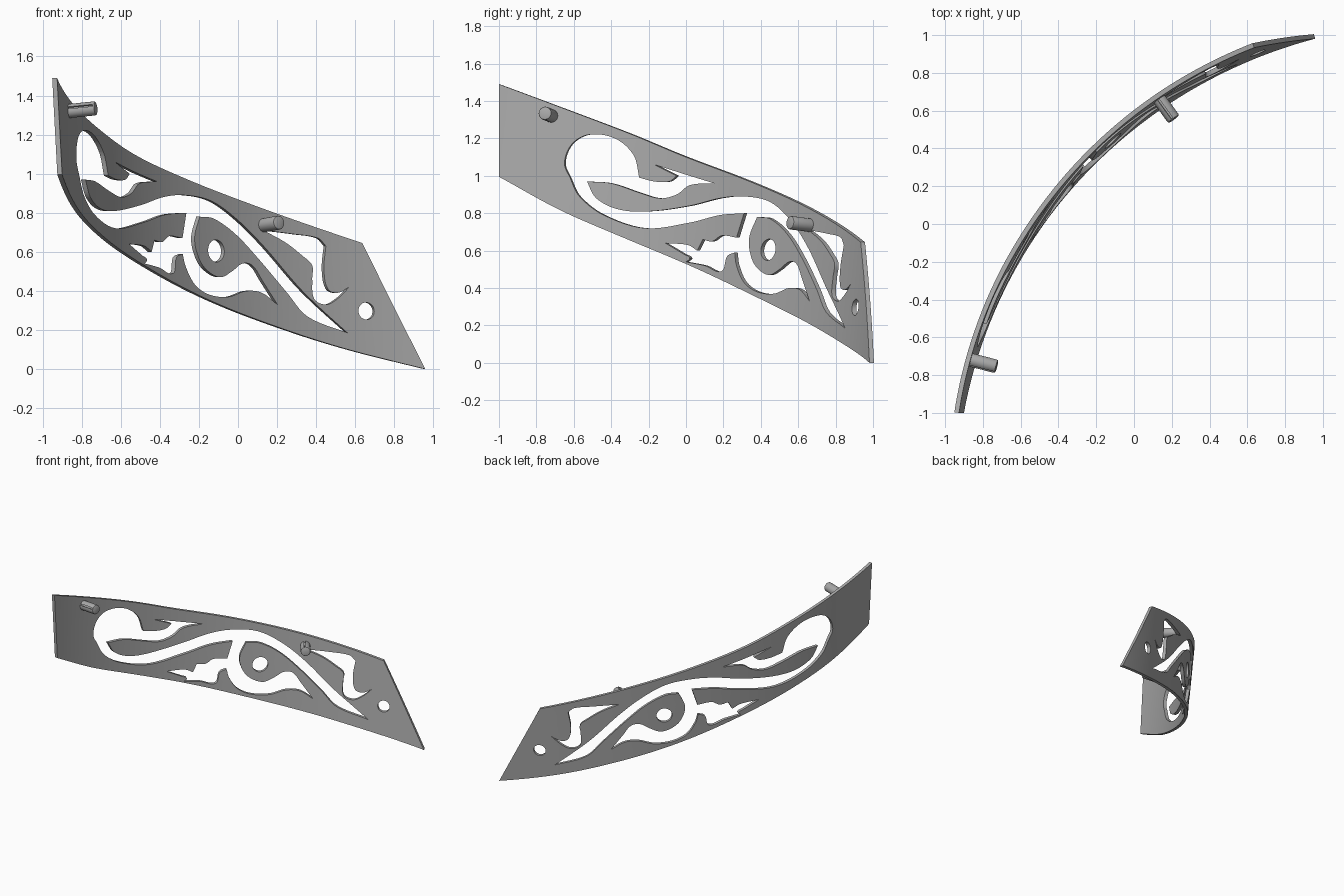
import bpy
import bmesh
from math import asin, acos, sin, cos, pi
from mathutils import Vector
from mathutils.geometry import delaunay_2d_cdt, interpolate_bezier

start_cube = bpy.data.objects.get("Cube")
if start_cube:
    bpy.data.objects.remove(start_cube)

# The panel follows a slightly leaning cylinder
RADIUS = 2.55
THICKNESS = 0.025
MID_HEIGHT = 0.75
AXIS = Vector((1.631, -1.403, 0))
LEAN = Vector((-0.04, 0.09, 0))


def axis_at(z):
    return AXIS + LEAN * (z - MID_HEIGHT)


def angle_from_y(y, z):
    return asin((y - axis_at(z).y) / RADIUS)


def angle_from_x(x, z):
    return acos((axis_at(z).x - x) / RADIUS)


def on_cylinder(angle, z, depth=0.0):
    """Point on the panel; depth grows outward from the inner face."""
    r = RADIUS + depth
    point = axis_at(z) + Vector((-r * cos(angle), r * sin(angle), 0))
    point.z = z
    return point


def smooth_loop(points, to_angle, steps=7):
    """Closed curve on the unrolled strip, through points given in hundredths."""
    knots = []
    for across, height, *corner in points:
        z = height / 100
        knots.append((Vector((to_angle(across / 100, z) * RADIUS, z)), bool(corner)))
    count = len(knots)

    def handle(i, side):
        here, corner = knots[i]
        ahead = knots[(i + side) % count][0] - here
        behind = knots[(i - side) % count][0] - here
        if corner:
            return here + ahead / 3
        return here + (ahead - behind).normalized() * ahead.length / 3

    loop = []
    for i in range(count):
        j = (i + 1) % count
        curve = interpolate_bezier(knots[i][0], handle(i, 1), handle(j, -1), knots[j][0], steps)
        loop += [Vector(p[:2]) for p in curve[:-1]]
    return loop


def circle_loop(angle, z, radius, count=32):
    turn = 2 * pi / count
    return [Vector((angle * RADIUS + radius * cos(i * turn), z + radius * sin(i * turn)))
            for i in range(count)]


def is_inside(point, loop):
    inside = False
    for a, b in zip(loop, loop[1:] + loop[:1]):
        if (a.y > point.y) != (b.y > point.y):
            if point.x < a.x + (b.x - a.x) * (point.y - a.y) / (b.y - a.y):
                inside = not inside
    return inside


C = True  # marks a sharp corner

outline = [
    (-100, 149, C), (-64, 135.5), (-30, 122.5), (0, 110), (34, 97), (61, 85), (82, 73),
    (93.4, 64.5, C), (98.1, 0, C), (85, 9.5), (71, 18), (39, 34.5), (2, 52),
    (-36, 68), (-68, 82), (-100, 99.5, C),
]

# Long vine: loop and curl, stem, lower wing and flame in one opening
vine_upper = [
    (-53, 97, C), (-48, 88), (-36, 82), (-20, 81), (2, 84), (18, 88), (31, 89),
    (45, 86), (56, 76), (65, 62), (75, 40), (85, 18.5, C),
    (75, 27), (70, 39), (62, 56), (54, 69), (45, 77), (38, 78, C),
]
vine_flame = [
    (34, 68), (34, 60), (37, 52), (44, 47), (50, 50), (55, 54), (59, 53), (62, 45),
    (66, 33, C), (61, 39), (55, 40), (47, 37), (38, 38), (31, 43), (27, 52), (26, 59, C),
]
vine_wing = [
    (22, 57), (19, 49), (10, 52), (0, 54, C), (2, 56), (-1, 58), (-11, 64, C),
    (1, 63), (6, 60, C), (9, 66, C), (14, 65), (19, 68), (27, 67, C), (31, 80, C),
]
vine_loop = [
    (18, 79), (2, 75), (-22, 72), (-44, 79), (-57, 89), (-62, 99), (-65, 107),
    (-61, 117), (-52, 122), (-38, 120), (-28, 111), (-25, 99, C), (-17, 97), (-9, 97),
    (-5, 100, C), (-17, 106, C), (2, 100), (15, 96, C), (2, 95), (-5, 90), (-14, 88),
    (-25, 91), (-40, 96),
]
# Bent flame beside the narrow end
end_flame = [
    (13, 71, C), (29, 69), (41, 67), (45, 63, C), (44, 51), (46, 41), (51, 39),
    (57, 42, C), (51, 36), (45, 33), (39, 36), (38, 46), (38, 53), (33, 58), (24, 65),
]

steel = bpy.data.materials.new("grey_steel")
steel.use_nodes = True
grey = (0.4, 0.4, 0.4, 1)
steel.diffuse_color = grey
steel.node_tree.nodes["Principled BSDF"].inputs["Base Color"].default_value = grey


def add_object(name, bm):
    mesh = bpy.data.meshes.new(name)
    bmesh.ops.recalc_face_normals(bm, faces=bm.faces)
    bm.to_mesh(mesh)
    bm.free()
    mesh.materials.append(steel)
    obj = bpy.data.objects.new(name, mesh)
    bpy.context.collection.objects.link(obj)
    bpy.ops.object.select_all(action="DESELECT")
    obj.select_set(True)
    bpy.context.view_layer.objects.active = obj
    bpy.ops.object.shade_smooth_by_angle()
    return obj


# Flat pierced sheet: triangulate all loops, keep what lies outside the openings
rim = smooth_loop(outline, angle_from_y)
openings = [
    smooth_loop(vine_upper + vine_flame + vine_wing + vine_loop, angle_from_y),
    smooth_loop(end_flame, angle_from_x),
    circle_loop(angle_from_y(0.44, 0.605), 0.605, 0.057),
    circle_loop(angle_from_x(0.657, 0.297), 0.297, 0.044),
]
points, edges = [], []
for loop in [rim] + openings:
    first, size = len(points), len(loop)
    points += loop
    edges += [(first + i, first + (i + 1) % size) for i in range(size)]
points, _, triangles, *_ = delaunay_2d_cdt(points, edges, [], 0, 0.00001)

bm = bmesh.new()
verts = [bm.verts.new((p.x, p.y, 0)) for p in points]
for tri in triangles:
    middle = sum((points[i] for i in tri), Vector((0, 0))) / len(tri)
    if is_inside(middle, rim) and not any(is_inside(middle, hole) for hole in openings):
        bm.faces.new([verts[i] for i in tri])
bmesh.ops.delete(bm, geom=[v for v in bm.verts if not v.link_faces], context="VERTS")

# Slice into columns, thicken, and roll onto the cylinder
low = min(v.co.x for v in bm.verts)
high = max(v.co.x for v in bm.verts)
columns = 60
for i in range(1, columns):
    s = low + (high - low) * i / columns
    bmesh.ops.bisect_plane(bm, geom=bm.verts[:] + bm.edges[:] + bm.faces[:],
                           plane_co=(s, 0, 0), plane_no=(1, 0, 0))
thick = bmesh.ops.extrude_face_region(bm, geom=bm.faces[:], use_keep_orig=True)
outer = [g for g in thick["geom"] if isinstance(g, bmesh.types.BMVert)]
bmesh.ops.translate(bm, verts=outer, vec=(0, 0, THICKNESS))
for v in bm.verts:
    v.co = on_cylinder(v.co.x / RADIUS, v.co.y, v.co.z)
add_object("pierced_panel", bm)


# Mounting pegs on the inner face, each with a narrow groove along one side
def add_peg(name, y, z, reach, groove_side):
    angle = angle_from_y(y, z)
    base = on_cylinder(angle, z, THICKNESS * 0.5)
    tip = on_cylinder(angle, z, -reach) + Vector((0, 0, 0.015))
    turn = (tip - base).to_track_quat("Z", "Y")
    bm = bmesh.new()
    bmesh.ops.create_cone(bm, cap_ends=True, segments=20, radius1=0.036, radius2=0.036,
                          depth=(tip - base).length)
    end_ring = [e for e in bm.edges if all(v.co.z > 0 for v in e.verts)]
    bmesh.ops.bevel(bm, geom=end_ring, offset=0.008, segments=2, affect="EDGES", profile=0.5)
    bm.normal_update()
    side = turn.inverted() @ Vector(groove_side)
    strip = max(bm.faces, key=lambda f: f.normal.dot(side) * f.calc_area())
    bmesh.ops.inset_region(bm, faces=[strip], thickness=0.001, depth=-0.01)
    peg = add_object(name, bm)
    peg.location = (base + tip) / 2
    peg.rotation_euler = turn.to_euler()


add_peg("upper_peg", -0.72, 1.32, 0.14, (0, -1, 0.4))
add_peg("lower_peg", 0.66, 0.735, 0.13, (0, 0, 1))
